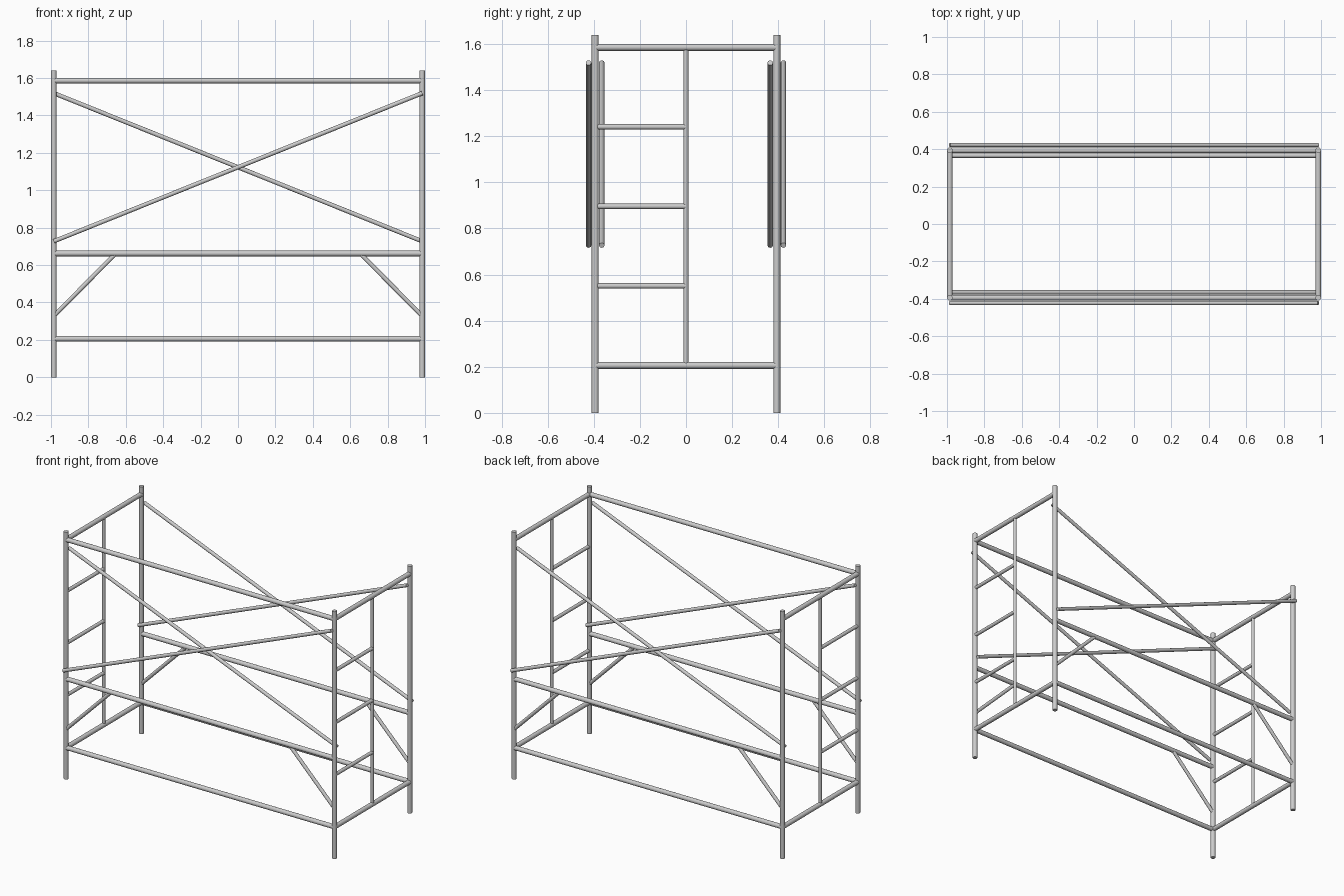
import bpy
from mathutils import Vector

if "Cube" in bpy.data.objects:
    bpy.data.objects.remove(bpy.data.objects["Cube"])

X, Y = 0.985, 0.394          # post positions
THICK, THIN = 0.015, 0.0115  # tube radii
LOW, MID, TOP = 0.206, 0.662, 1.586


def tube(name, a, b, r):
    """Capped round tube running from point a to point b."""
    a, b = Vector(a), Vector(b)
    d = b - a
    bpy.ops.mesh.primitive_cylinder_add(vertices=20, radius=r, depth=d.length,
                                        location=(a + b) / 2)
    ob = bpy.context.object
    ob.name = name
    ob.rotation_euler = d.to_track_quat('Z', 'Y').to_euler()
    bpy.ops.object.shade_smooth_by_angle()
    return ob


# End frames: two posts, cross tubes, centre upright and ladder rungs
for x, end in ((-X, "left"), (X, "right")):
    for y, side in ((-Y, "front"), (Y, "back")):
        tube(f"{side}_{end}_post", (x, y, 0), (x, y, 1.64), THICK)
        # Diagonal corner brace below the middle ledger
        s = 1 if x > 0 else -1
        tube(f"{side}_{end}_corner_brace", (x, y, 0.328),
             (s * 0.658, y, MID - 0.005), THIN)
    tube(f"{end}_bottom_cross_tube", (x, -Y, LOW), (x, Y, LOW), THICK)
    tube(f"{end}_top_cross_tube", (x, -Y, TOP), (x, Y, TOP), THICK)
    tube(f"{end}_centre_upright", (x, 0, LOW), (x, 0, TOP), 0.0105)
    for i in range(1, 4):
        z = LOW + (TOP - LOW) * i / 4
        tube(f"{end}_ladder_rung_{i}", (x, -Y, z), (x, 0, z), THIN)

# Long sides: ledgers and crossed braces either side of the posts
for y, side in ((-Y, "front"), (Y, "back")):
    tube(f"{side}_bottom_ledger", (-X, y, LOW), (X, y, LOW), THICK)
    tube(f"{side}_middle_ledger", (-X, y, MID), (X, y, MID), THICK)
    for s, kind in ((1, "rising"), (-1, "falling")):
        yb = y - s * 0.0285
        tube(f"{side}_{kind}_cross_brace", (-s * X, yb, 0.727),
             (s * X, yb, 1.519), THIN)

# Guard rail on the front only
tube("front_top_ledger", (-X, -Y, TOP), (X, -Y, TOP), THICK)
